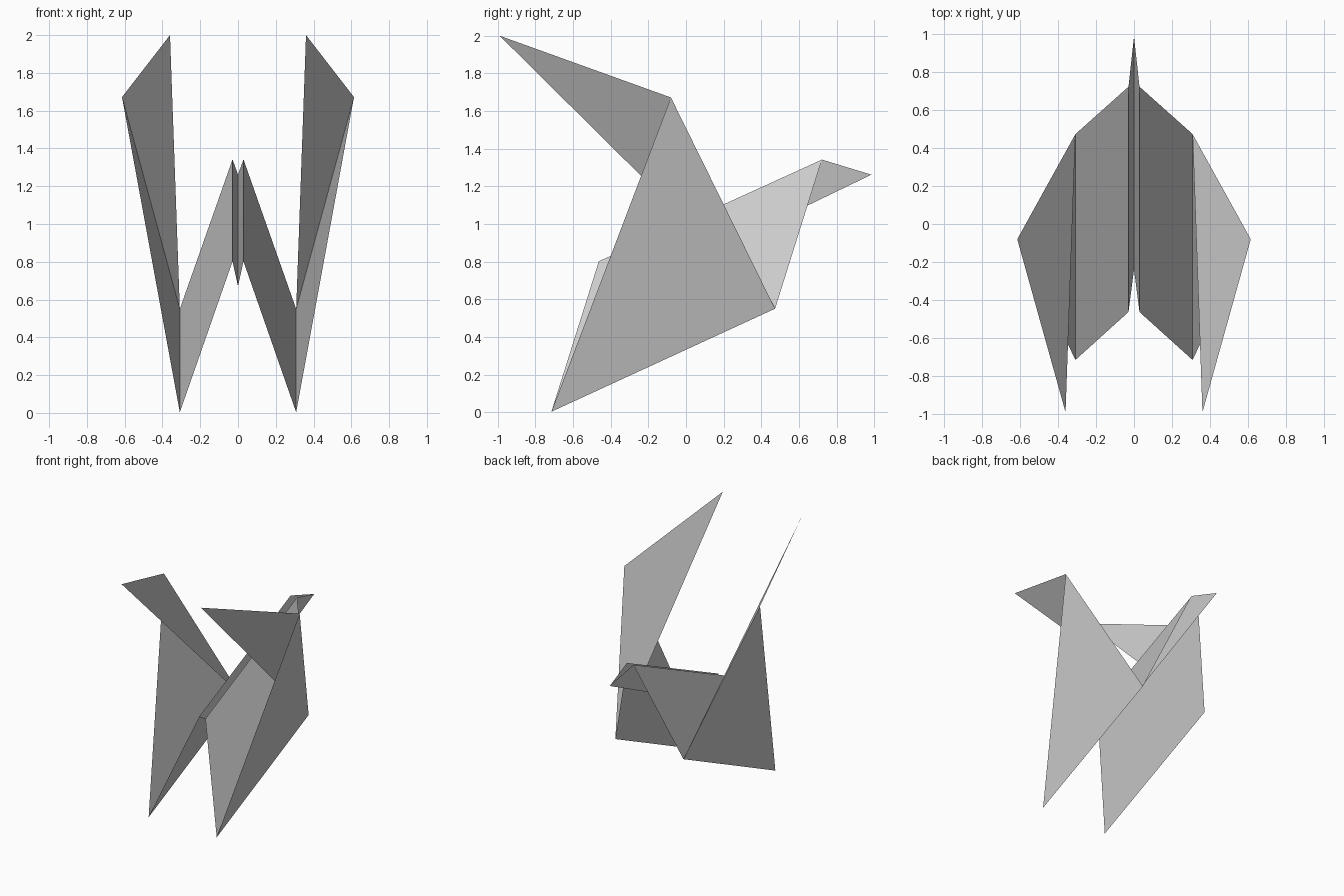
import bpy

if "Cube" in bpy.data.objects:
    bpy.data.objects.remove(bpy.data.objects["Cube"])

# Fold corners of the right half of the paper sheet
tip = (0.36, -0.99, 2.0)
shoulder = (0.614, -0.08, 1.672)
keel_back = (0.308, 0.473, 0.55)
keel_front = (0.308, -0.715, 0.003)
ridge_back = (0.029, 0.722, 1.342)
ridge_front = (0.029, -0.463, 0.802)
valley_back = (0, 0.985, 1.262)
valley_front = (0, -0.24, 0.67)


def panel(name, *corners):
    """One flat paper panel, mirrored to the left side."""
    mesh = bpy.data.meshes.new(name)
    # fan from the first corner keeps every facet exactly flat
    faces = [(0, i, i + 1) for i in range(1, len(corners) - 1)] if name == "centre_valley" \
        else [tuple(range(len(corners)))]
    mesh.from_pydata(corners, [], faces)
    obj = bpy.data.objects.new(name, mesh)
    bpy.context.collection.objects.link(obj)
    mirror = obj.modifiers.new("mirror", 'MIRROR')
    mirror.use_axis[0] = True
    mirror.use_clip = True
    return obj


# Narrow pleat down the middle
panel("centre_valley", valley_front, valley_back, ridge_back, ridge_front)
# Sloping inner sides of the body
panel("body_side", ridge_front, ridge_back, keel_back, keel_front)
# Upright outer panels
panel("outer_side", keel_front, keel_back, shoulder)
# Wing flaps folded forward from the shoulder crease
panel("wing_flap", shoulder, keel_back, tip)
